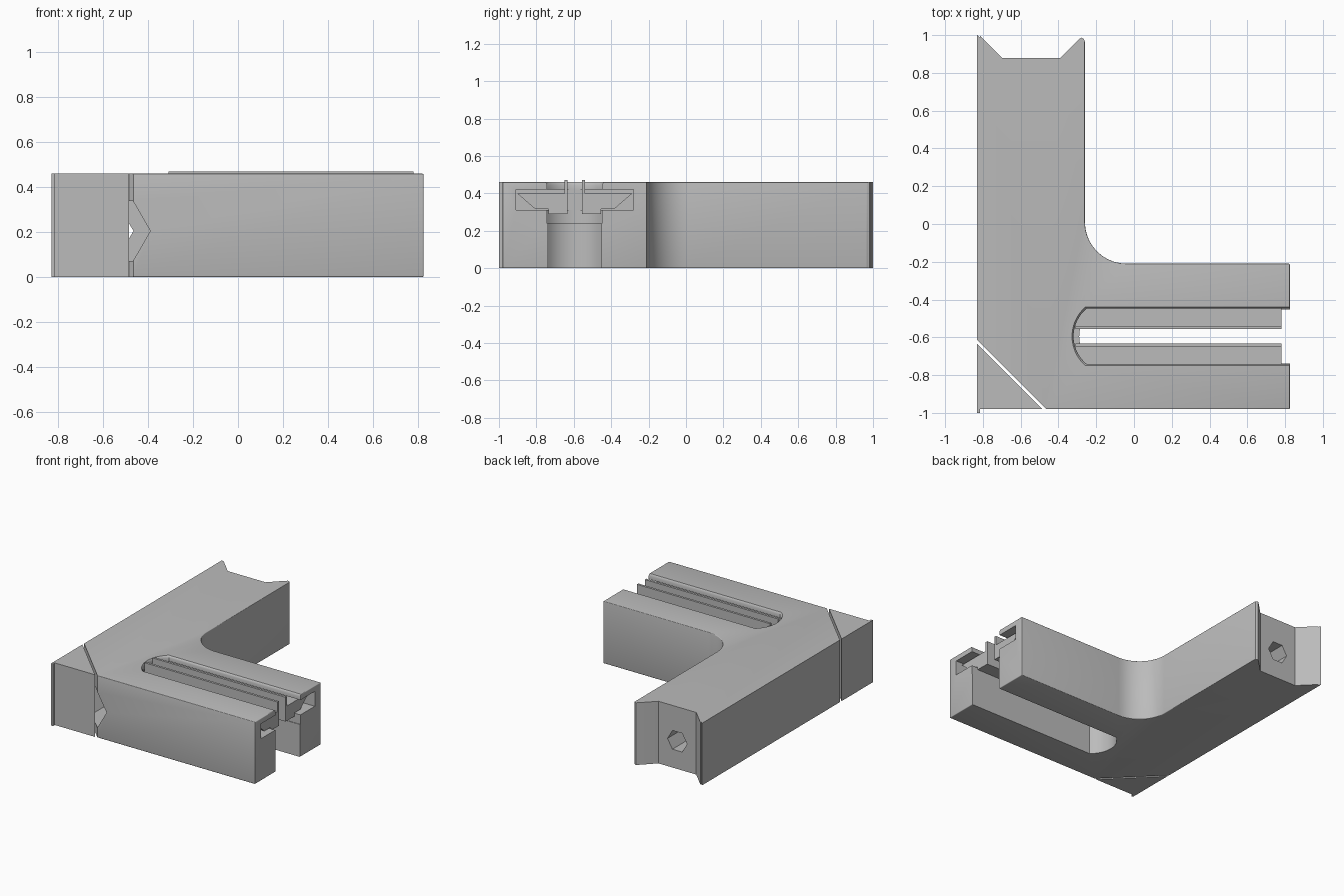
import bpy, bmesh, math

if "Cube" in bpy.data.objects:
    bpy.data.objects.remove(bpy.data.objects["Cube"], do_unlink=True)

HEIGHT = 0.46
SLOT_Y = -0.595          # centre line of the slot

grey = bpy.data.materials.new("plain grey")
grey.use_nodes = True
grey.diffuse_color = (0.5, 0.5, 0.5, 1)
grey.node_tree.nodes["Principled BSDF"].inputs["Base Color"].default_value = (0.5, 0.5, 0.5, 1)

PLACE = {"X": lambda u, v, w: (w, u, v),
         "Y": lambda u, v, w: (u, w, v),
         "Z": lambda u, v, w: (u, v, w)}


def loft(name, rings, axis="Z", round_edge=None):
    """Solid through (level, outline) rings, optionally rounding chosen edges."""
    bm = bmesh.new()
    loops = [[bm.verts.new(PLACE[axis](u, v, w)) for u, v in pts] for w, pts in rings]
    for a, b in zip(loops, loops[1:]):
        for i in range(len(a)):
            j = (i + 1) % len(a)
            bm.faces.new((a[i], a[j], b[j], b[i]))
    bm.faces.new(loops[0][::-1])
    bm.faces.new(loops[-1])
    bmesh.ops.recalc_face_normals(bm, faces=bm.faces[:])
    if round_edge:
        edges = [e for e in bm.edges if round_edge(e)]
        bmesh.ops.bevel(bm, geom=edges, offset=0.016, segments=3, profile=0.5,
                        affect='EDGES', clamp_overlap=True)
    mesh = bpy.data.meshes.new(name)
    bm.to_mesh(mesh)
    bm.free()
    mesh.materials.append(grey)
    obj = bpy.data.objects.new(name, mesh)
    bpy.context.collection.objects.link(obj)
    return obj


def prism(name, pts, lo, hi, axis="Z", round_edge=None):
    return loft(name, [(lo, pts), (hi, pts)], axis, round_edge)


def cut(obj, cutter):
    cutter.hide_render = True
    mod = obj.modifiers.new("cut", 'BOOLEAN')
    mod.operation = 'DIFFERENCE'
    mod.solver = 'EXACT'
    mod.object = cutter
    bpy.context.view_layer.objects.active = obj
    bpy.ops.object.modifier_apply(modifier=mod.name)
    bpy.data.objects.remove(cutter, do_unlink=True)


def slot(end, half):
    """Open slot outline with a shallow rounded inner end."""
    depth = 0.07
    r = (half * half + depth * depth) / (2 * depth)
    a = math.asin(half / r)
    arc = [(end + r - r * math.cos(t), SLOT_Y + r * math.sin(t))
           for t in (a * (k / 8 - 1) for k in range(17))]
    return [(0.9, SLOT_Y - half)] + arc + [(0.9, SLOT_Y + half)]


def hexagon(r):
    return [(-0.545 + r * math.cos(k * math.pi / 3), 0.205 + r * math.sin(k * math.pi / 3))
            for k in range(6)]


def outer_edge(e):
    a, b = (v.co for v in e.verts)
    mid = (a + b) / 2
    if abs(a.z - b.z) > 0.1:
        return mid.x > 0.8
    return mid.y < -0.97 or (mid.x > -0.27 and mid.y < 0.96)


# L-shaped body with a filleted inside corner and a notched back end
fillet = [(-0.04 - 0.22 * math.sin(t), 0.01 - 0.22 * math.cos(t))
          for t in (k * math.pi / 20 for k in range(11))]
outline = ([(-0.815, -0.63), (-0.465, -0.98), (0.825, -0.98), (0.825, -0.21)] + fillet +
           [(-0.26, 0.965), (-0.265, 0.98), (-0.28, 0.987), (-0.295, 0.975),
            (-0.39, 0.88), (-0.70, 0.88), (-0.815, 0.995)])
body = prism("body", outline, 0, HEIGHT, round_edge=outer_edge)

# T-shaped slot: lower passage, wide channel, softened top opening
cut(body, prism("lower_passage", slot(-0.29, 0.143), -0.05, 0.27))
cut(body, prism("wide_channel", [(-0.325, -0.91), (0.9, -0.91), (0.9, -0.28), (-0.325, -0.28)],
                0.31, 0.42))
cut(body, loft("top_opening", [(0.24, slot(-0.32, 0.147)), (0.445, slot(-0.32, 0.147)),
                               (0.455, slot(-0.324, 0.151)), (0.475, slot(-0.34, 0.167))]))

# Lengthwise bolt hole and larger hexagonal pocket at the front
cut(body, prism("bolt_hole", hexagon(0.08), -1.1, 1.1, "Y"))
cut(body, prism("hex_pocket", hexagon(0.155), -1.1, -0.62, "Y"))

# Separate corner wedge beyond the diagonal gap
corner = prism("corner_wedge", [(-0.815, -0.65), (-0.815, -0.98), (-0.485, -0.98)], 0, HEIGHT)

# Thin side plate, split by the same gap
plate = prism("side_plate", [(-0.83, -0.615), (-0.815, -0.63), (-0.815, 0.985), (-0.83, 1.0)],
              0, HEIGHT)
corner_plate = prism("corner_side_plate",
                     [(-0.83, -1.0), (-0.815, -1.0), (-0.815, -0.65), (-0.83, -0.635)], 0, HEIGHT)

# Pair of mirrored slide rails: chamfered flange with an upright fin
rail = [(0.038, 0.29), (0.038, 0.47), (0.055, 0.47), (0.055, 0.40),
        (0.308, 0.40), (0.21, 0.315), (0.14, 0.315), (0.14, 0.29)]
rails = [prism(name, [(SLOT_Y + s * u, v) for u, v in rail], -0.31, 0.78, "X")
         for name, s in (("front_rail", -1), ("back_rail", 1))]

# Smooth shading with sharp edges kept
bpy.ops.object.select_all(action='DESELECT')
for obj in [body, corner, plate, corner_plate] + rails:
    obj.select_set(True)
bpy.context.view_layer.objects.active = body
bpy.ops.object.shade_smooth_by_angle(angle=math.radians(35))
